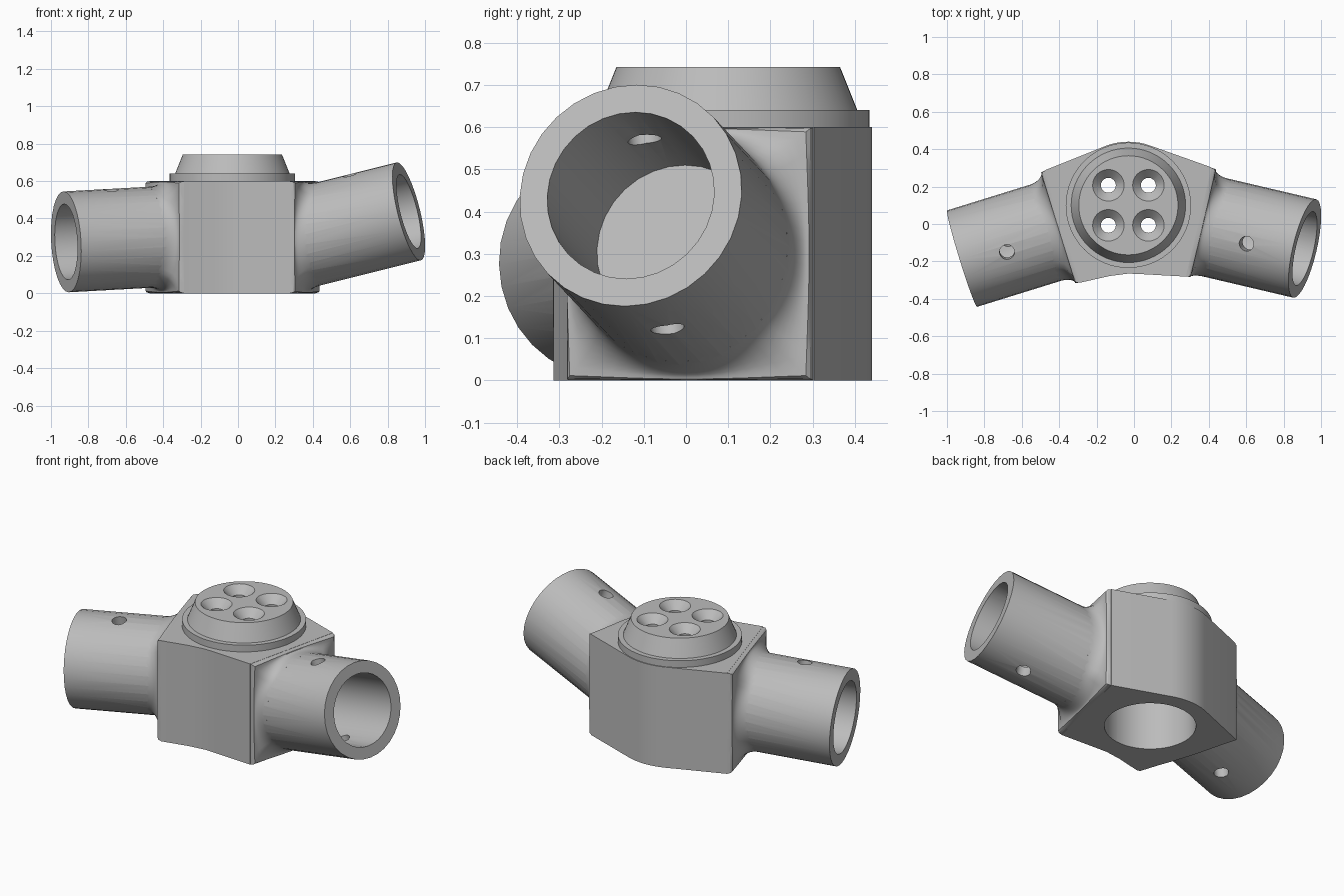
import bpy, bmesh, math
from mathutils import Matrix, Vector

old = bpy.data.objects.get("Cube")
if old:
    bpy.data.objects.remove(old, do_unlink=True)

grey = bpy.data.materials.new("mid_grey")
grey.use_nodes = True
colour = (0.5, 0.5, 0.5, 1)
grey.diffuse_color = colour
grey.node_tree.nodes["Principled BSDF"].inputs["Base Color"].default_value = colour

HUB = Vector((-0.03, 0.1, 0))
UP = Vector((0, 0, 1))
HEIGHT = 0.6
LIP = 0.025


def finish(bm, name):
    bmesh.ops.recalc_face_normals(bm, faces=bm.faces)
    mesh = bpy.data.meshes.new(name)
    bm.to_mesh(mesh)
    bm.free()
    mesh.materials.append(grey)
    obj = bpy.data.objects.new(name, mesh)
    bpy.context.collection.objects.link(obj)
    return obj


def loft(name, rings):
    """Solid skinned through rings of equal point count."""
    bm = bmesh.new()
    loops = [[bm.verts.new(p) for p in ring] for ring in rings]
    n = len(loops[0])
    for a, b in zip(loops, loops[1:]):
        for i in range(n):
            j = (i + 1) % n
            bm.faces.new((a[i], a[j], b[j], b[i]))
    bm.faces.new(loops[0])
    bm.faces.new(loops[-1])
    return finish(bm, name)


def tube(name, start, end, r1, r2=None, sides=32):
    """Cylinder or cone between two points."""
    r2 = r1 if r2 is None else r2
    start, end = Vector(start), Vector(end)
    turn = (end - start).to_track_quat('Z', 'Y')
    rings = []
    for p, r in ((start, r1), (end, r2)):
        rings.append([p + turn @ Vector((r * math.cos(a), r * math.sin(a), 0))
                      for a in (math.tau * i / sides for i in range(sides))])
    return loft(name, rings)


def combine(target, tool, operation):
    mod = target.modifiers.new("combine", 'BOOLEAN')
    mod.operation = operation
    mod.solver = 'EXACT'
    mod.object = tool
    bpy.context.view_layer.objects.active = target
    bpy.ops.object.modifier_apply(modifier=mod.name)
    bpy.data.objects.remove(tool, do_unlink=True)


def smooth(obj, degrees):
    bpy.ops.object.select_all(action='DESELECT')
    obj.select_set(True)
    bpy.context.view_layer.objects.active = obj
    bpy.ops.object.shade_smooth_by_angle(angle=math.radians(degrees))


class Arm:
    """Axis, mounting plane and pin direction of one pipe socket."""

    def __init__(self, tip, direction, mid, half, roll):
        self.tip = Vector(tip)
        self.d = Vector(direction).normalized()
        self.out = Vector((self.d.x, self.d.y, 0)).normalized()
        self.side = UP.cross(self.out)
        self.up = self.d.cross(self.side)
        self.mid = Vector(mid)
        self.half = half
        self.pin = self.up * math.cos(roll) + self.side * math.sin(roll)

    def corner(self, sign):
        return self.mid + self.side * self.half * sign - self.out * LIP

    def to_plane(self, p):
        return p + self.d * ((self.mid - p).dot(self.out) / self.d.dot(self.out))


left = Arm((0.913, -0.131, 0.438), (1, -0.235, 0.25), (0.37, 0.005, 0), 0.30, math.radians(-10))
right = Arm((-0.919, -0.185, 0.275), (-1, -0.31, -0.055), (-0.405, -0.02, 0), 0.315, math.radians(8))

# Central block: straight flanks, rounded back, shallow bent front
arc = [HUB + 0.34 * Vector((math.cos(a), math.sin(a), 0))
       for a in (math.radians(70 + 5 * i) for i in range(9))]
front = [Vector((x, y, 0)) for x, y in ((-0.13, -0.278), (-0.03, -0.265), (0.06, -0.269))]
outline = [left.corner(-1), left.corner(1)] + arc + [right.corner(-1), right.corner(1)] + front
block = loft("connector_body", [outline, [p + UP * HEIGHT for p in outline]])

# Collars: square flank flowing into the round pipe, then the pipe itself
N = 64
for arm in (left, right):
    profile = [(-0.06, 0), (-LIP, 0), (-0.008, 0.03), (0, 0.1)]
    for i in range(1, 9):
        f = math.radians(90 * i / 8)
        profile.append((0.085 * (1 - math.cos(f)), 0.1 + 0.9 * math.sin(f)))
    rings = []
    for h, w in profile:
        ring = []
        for i in range(N):
            a = math.tau * i / N
            u, v = math.cos(a), math.sin(a)
            m = max(abs(u), abs(v))
            square = (arm.mid + arm.side * (u / m) * (arm.half - 0.002)
                      + UP * (HEIGHT / 2 + (v / m) * (HEIGHT / 2 - 0.001)))
            circle = arm.to_plane(arm.tip + 0.269 * (arm.side * u + arm.up * v))
            direction = arm.out if h < 0 else arm.d
            ring.append(square.lerp(circle, w) + direction * h)
        rings.append(ring)
    combine(block, loft("collar", rings), 'UNION')
    combine(block, tube("pipe", arm.tip - arm.d * 0.66, arm.tip, 0.27), 'UNION')

# Socket bores and cross pin holes
for arm in (left, right):
    combine(block, tube("socket", arm.tip - arm.d * 0.53, arm.tip + arm.d * 0.1, 0.203), 'DIFFERENCE')
    centre = arm.tip - arm.d * 0.254
    combine(block, tube("pin_hole", centre - arm.pin * 0.4, centre + arm.pin * 0.4, 0.04, sides=24),
            'DIFFERENCE')

# Vertical bore, open underneath
combine(block, tube("bore", HUB - UP * 0.1, HUB + UP * 0.8, 0.248, sides=48), 'DIFFERENCE')
smooth(block, 28)

# Cap: thin flange below a tapered boss
rings = []
for r, z in ((0.335, 0.6), (0.335, 0.64), (0.306, 0.64), (0.265, 0.742)):
    rings.append([HUB + Vector((r * math.cos(a), r * math.sin(a), z))
                  for a in (math.tau * i / 64 for i in range(64))])
cap = loft("cap", rings)

# Four countersunk screw holes
for sx in (-1, 1):
    for sy in (-1, 1):
        p = HUB + Vector((sx * 0.107, sy * 0.107, 0))
        combine(cap, tube("screw_hole", p + UP * 0.5, p + UP * 0.9, 0.04, sides=24), 'DIFFERENCE')
        combine(cap, tube("countersink", p + UP * 0.692, p + UP * 0.752, 0.036, 0.094), 'DIFFERENCE')
smooth(cap, 28)
